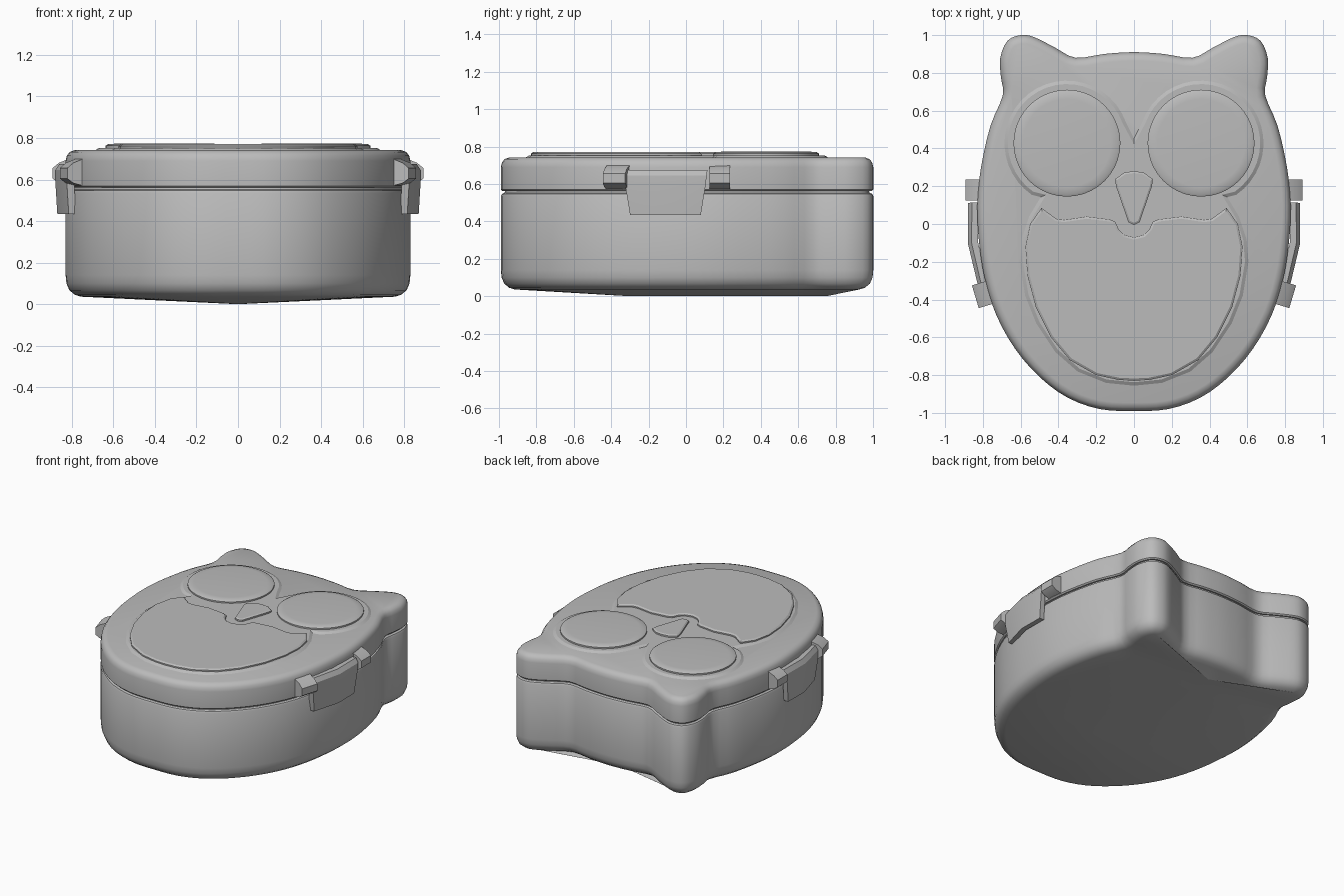
import bpy, bmesh, math
from mathutils import Vector

if "Cube" in bpy.data.objects:
    bpy.data.objects.remove(bpy.data.objects["Cube"])

grey = bpy.data.materials.new("plain grey")
grey.use_nodes = True
colour = (0.5, 0.5, 0.5, 1)
grey.diffuse_color = colour
grey.node_tree.nodes["Principled BSDF"].inputs["Base Color"].default_value = colour


def loft(name, rings, angle=35):
    """Skin closed rings of 3D points and cap both ends."""
    bm = bmesh.new()
    loops = [[bm.verts.new(p) for p in ring] for ring in rings]
    n = len(loops[0])
    for a, b in zip(loops, loops[1:]):
        for i in range(n):
            j = (i + 1) % n
            bm.faces.new((a[i], a[j], b[j], b[i]))
    for end in (loops[0], loops[-1]):
        if len({tuple(v.co) for v in end}) == n:
            bm.faces.new(end)
    bmesh.ops.remove_doubles(bm, verts=bm.verts, dist=0.0005)
    bmesh.ops.recalc_face_normals(bm, faces=bm.faces)
    mesh = bpy.data.meshes.new(name)
    bm.to_mesh(mesh)
    bm.free()
    obj = bpy.data.objects.new(name, mesh)
    bpy.context.collection.objects.link(obj)
    mesh.materials.append(grey)
    bpy.ops.object.select_all(action='DESELECT')
    obj.select_set(True)
    bpy.context.view_layer.objects.active = obj
    bpy.ops.object.shade_smooth_by_angle(angle=math.radians(angle))
    return obj


def mirrored(half):
    """Close a half outline (top to bottom, x >= 0), anticlockwise."""
    pts = half + [(-x, y) for x, y in half[-2:0:-1]]
    return [Vector(p) for p in reversed(pts)]


def smooth(pts, steps=3):
    out, n = [], len(pts)
    for i in range(n):
        a, b, c, d = (pts[(i + k) % n] for k in (-1, 0, 1, 2))
        for s in range(steps):
            t = s / steps
            out.append(b + 0.5 * t * (c - a + t * (2*a - 5*b + 4*c - d + t * (3*b - a - 3*c + d))))
    return out


def inset(pts, dist, z):
    ring, n = [], len(pts)
    for i, p in enumerate(pts):
        u = (p - pts[i - 1]).normalized()
        v = (pts[(i + 1) % n] - p).normalized()
        normal = Vector((-u.y - v.y, u.x + v.x)) / max(0.5, 1 + u.dot(v))
        q = p + normal * dist
        ring.append((q.x, q.y, z))
    return ring


def slab(name, outline, profile, angle=35):
    return loft(name, [inset(outline, d, z) for d, z in profile], angle)


# Eared oval outline shared by the box and its lid
outline = smooth(mirrored([
    (0, .91), (.16, .9), (.31, .88), (.42, .935), (.53, .99), (.6, 1), (.67, .97),
    (.708, .88), (.705, .78), (.695, .68), (.76, .52), (.81, .3), (.83, .1),
    (.82, -.1), (.79, -.29), (.73, -.48), (.63, -.66), (.5, -.81), (.35, -.92),
    (.18, -.98), (0, -.99)]))

# Box with a shallow sagging underside
keel = [(0, min(.75, max(-.3, p.y)), 0) for p in outline]
side = [(.075, .036), (.045, .045), (.018, .067), (.004, .1), (0, .14),
        (0, .535), (.006, .547), (.02, .552), (.025, .58)]
loft("box_body", [keel] + [inset(outline, d, z) for d, z in side])

# Lid with rounded top edge
slab("lid", outline, [(.03, .565), (.008, .562), (0, .57), (0, .69), (.006, .715),
                      (.02, .733), (.045, .742)])

# Face panel: two eye rims joined to the belly rim
eye = Vector((.355, .428))
rim = [(eye.x + .335 * math.cos(math.radians(a)), eye.y + .335 * math.sin(math.radians(a)))
       for a in range(160, -65, -9)]
panel = mirrored([(0, .46)] + rim + [
    (.5, .14), (.56, .04), (.6, -.08), (.61, -.2), (.58, -.38), (.52, -.53),
    (.42, -.68), (.3, -.785), (.15, -.845), (0, -.86)])
slab("face_panel", panel, [(0, .735), (.004, .742), (.022, .753)], 20)

# Raised eyes
for label, sign in (("left", 1), ("right", -1)):
    circle = [Vector((sign * eye.x + .283 * math.cos(a * math.tau / 40),
                      eye.y + .283 * math.sin(a * math.tau / 40))) for a in range(40)]
    slab(label + "_eye", circle, [(0, .74), (0, .763), (.012, .77), (.05, .773)], 30)

# Raised belly with a notched upper edge
belly = mirrored([
    (0, -.07), (.05, -.058), (.08, -.03), (.1, .012), (.13, .025), (.25, .04),
    (.37, .022), (.41, .027), (.49, .085), (.55, .0), (.575, -.12), (.565, -.27),
    (.52, -.44), (.44, -.6), (.34, -.72), (.2, -.8), (.08, -.826), (0, -.83)])
slab("belly", belly, [(0, .74), (0, .762), (.012, .77)], 30)

# Beak
beak = mirrored([(0, .28), (.05, .273), (.1, .238), (.095, .2), (.03, .01), (0, -.005)])
slab("beak", beak, [(0, .74), (0, .764), (.01, .77)], 30)

# Side clasps: two hinge lugs and a hanging flap on each side
lug = [(0, .605), (0, .655), (-.03, .68), (-.08, .7), (-.08, .57), (-.03, .583)]
lug_ends = {"rear": ((.893, .235), (.893, .125)), "front": ((.858, -.325), (.822, -.445))}
path = [(.115, .878), (-.1, .88), (-.335, .825)]
levels = [(.435, .84, -.01), (.6, .96, 0), (.645, .98, 0), (.675, 1, -.02)]
for label, sign in (("left", 1), ("right", -1)):
    for place, (a, b) in lug_ends.items():
        a, b = Vector(a), Vector(b)
        along = (b - a).normalized()
        out = Vector((-along.y, along.x))
        rings = []
        for p in (a, b):
            rings.append([(sign * (p + out * d).x, (p + out * d).y, z) for d, z in lug])
        loft(f"{label}_{place}_lug", rings, 25)
    rings = []
    for z, scale, shift in levels:
        rows = path + [(y, x - .035) for y, x in reversed(path)]
        rings.append([(sign * (x + shift), -.11 + (y + .11) * scale, z) for y, x in rows])
    loft(label + "_clasp_flap", rings, 25)
